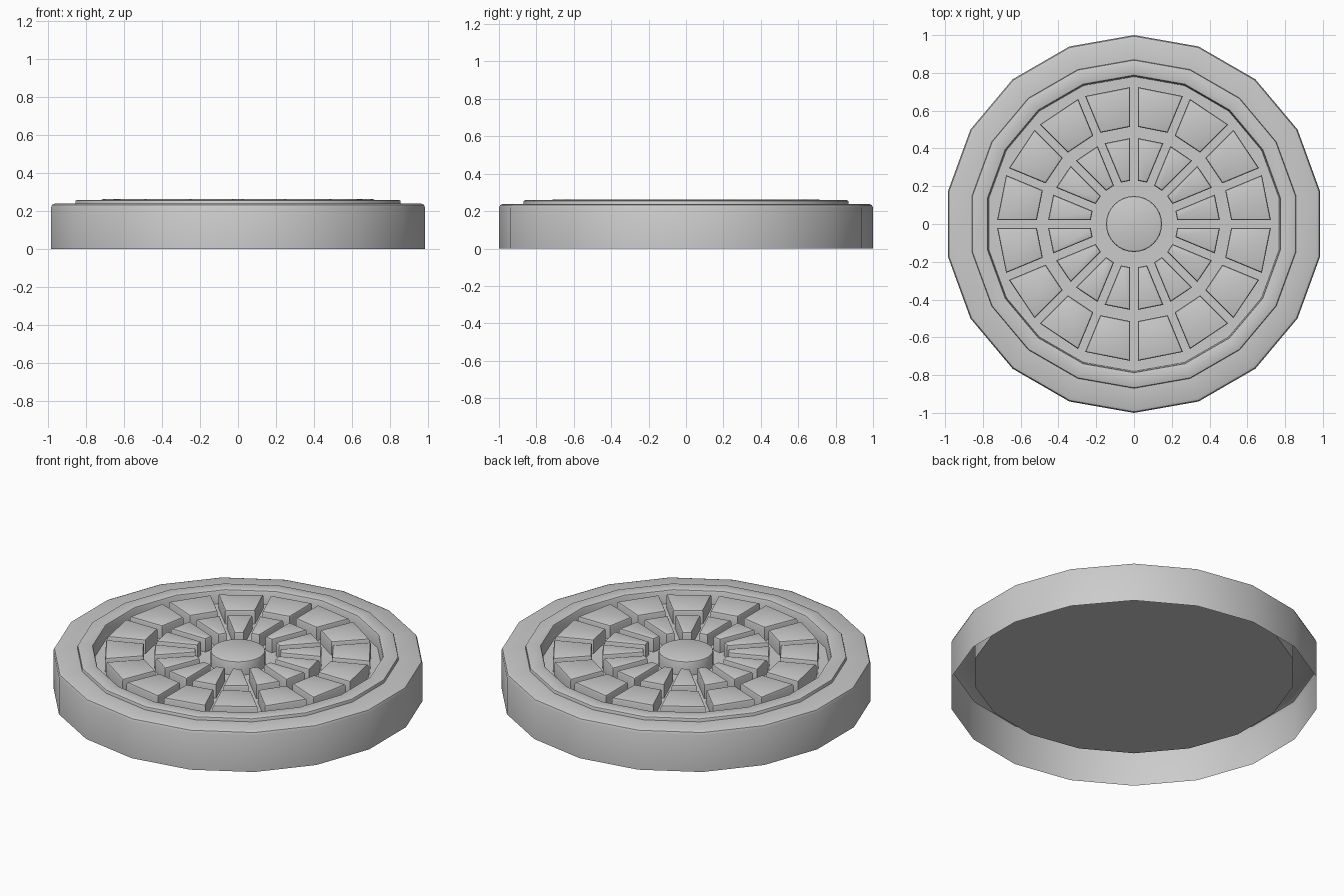
import bpy, bmesh, math

cube = bpy.data.objects.get("Cube")
if cube:
    bpy.data.objects.remove(cube, do_unlink=True)

# Single grey metal
metal = bpy.data.materials.new("grey_metal")
metal.use_nodes = True
grey = (0.6, 0.6, 0.6, 1)
metal.diffuse_color = grey
metal.node_tree.nodes["Principled BSDF"].inputs["Base Color"].default_value = grey

FLOOR, TOP, BLOCKS = 0.18, 0.258, 0.262


def ring(bm, radius, z, sides):
    step = 2 * math.pi / sides
    return [bm.verts.new((radius * math.sin(i * step), radius * math.cos(i * step), z))
            for i in range(sides)]


def bridge(bm, low, high):
    n = len(low)
    for i in range(n):
        j = (i + 1) % n
        bm.faces.new((low[i], low[j], high[j], high[i]))


def finish(bm, name, bevel):
    """Round the sharp upper edges, then make a smooth-shaded object."""
    bmesh.ops.recalc_face_normals(bm, faces=bm.faces)
    sharp = [e for e in bm.edges if min(v.co.z for v in e.verts) > 0.23
             and e.calc_face_angle(0) > math.radians(40)]
    bmesh.ops.bevel(bm, geom=sharp, offset=bevel, segments=2, profile=0.5,
                    affect='EDGES', clamp_overlap=True)
    mesh = bpy.data.meshes.new(name)
    bm.to_mesh(mesh)
    bm.free()
    mesh.materials.append(metal)
    obj = bpy.data.objects.new(name, mesh)
    bpy.context.collection.objects.link(obj)
    bpy.ops.object.select_all(action='DESELECT')
    obj.select_set(True)
    bpy.context.view_layer.objects.active = obj
    bpy.ops.object.shade_smooth_by_angle(angle=math.radians(35))
    return obj


def lathe(name, profile, sides, bevel, caps):
    bm = bmesh.new()
    rings = [ring(bm, r, z, sides) for r, z in profile]
    for low, high in zip(rings, rings[1:]):
        bridge(bm, low, high)
    if caps:
        bm.faces.new(rings[0])
        bm.faces.new(rings[-1])
    return finish(bm, name, bevel)


def block_ring(name, inner, outer, count=16, half_gap=0.02):
    """Wedge blocks separated by gaps of even width."""
    bm = bmesh.new()
    step = 2 * math.pi / count
    for i in range(count):
        def corner(radius, side):
            base = i * step if side > 0 else (i + 1) * step
            a = base + side * math.asin(half_gap / radius)
            return radius * math.cos(a), radius * math.sin(a)
        plan = [corner(inner, 1), corner(outer, 1), corner(outer, -1), corner(inner, -1)]
        low = [bm.verts.new((x, y, FLOOR)) for x, y in plan]
        high = [bm.verts.new((x, y, BLOCKS)) for x, y in plan]
        bridge(bm, low, high)
        bm.faces.new(high)
    return finish(bm, name, 0.012)


# Outer frame: an open skirt with a flat top rim
lathe("outer_frame", [(1, 0), (1, 0.238), (0.865, 0.238)], 18, 0.02, False)

# Round cover with a raised lip and a sunken floor
lathe("cover", [(0.87, 0.127), (0.87, TOP), (0.785, TOP), (0.78, FLOOR)], 18, 0.01, True)

# Raised tread pattern
block_ring("outer_tread_blocks", 0.515, 0.725)
block_ring("inner_tread_blocks", 0.23, 0.455)
lathe("centre_hub", [(0.148, FLOOR), (0.148, BLOCKS)], 32, 0.01, True)
